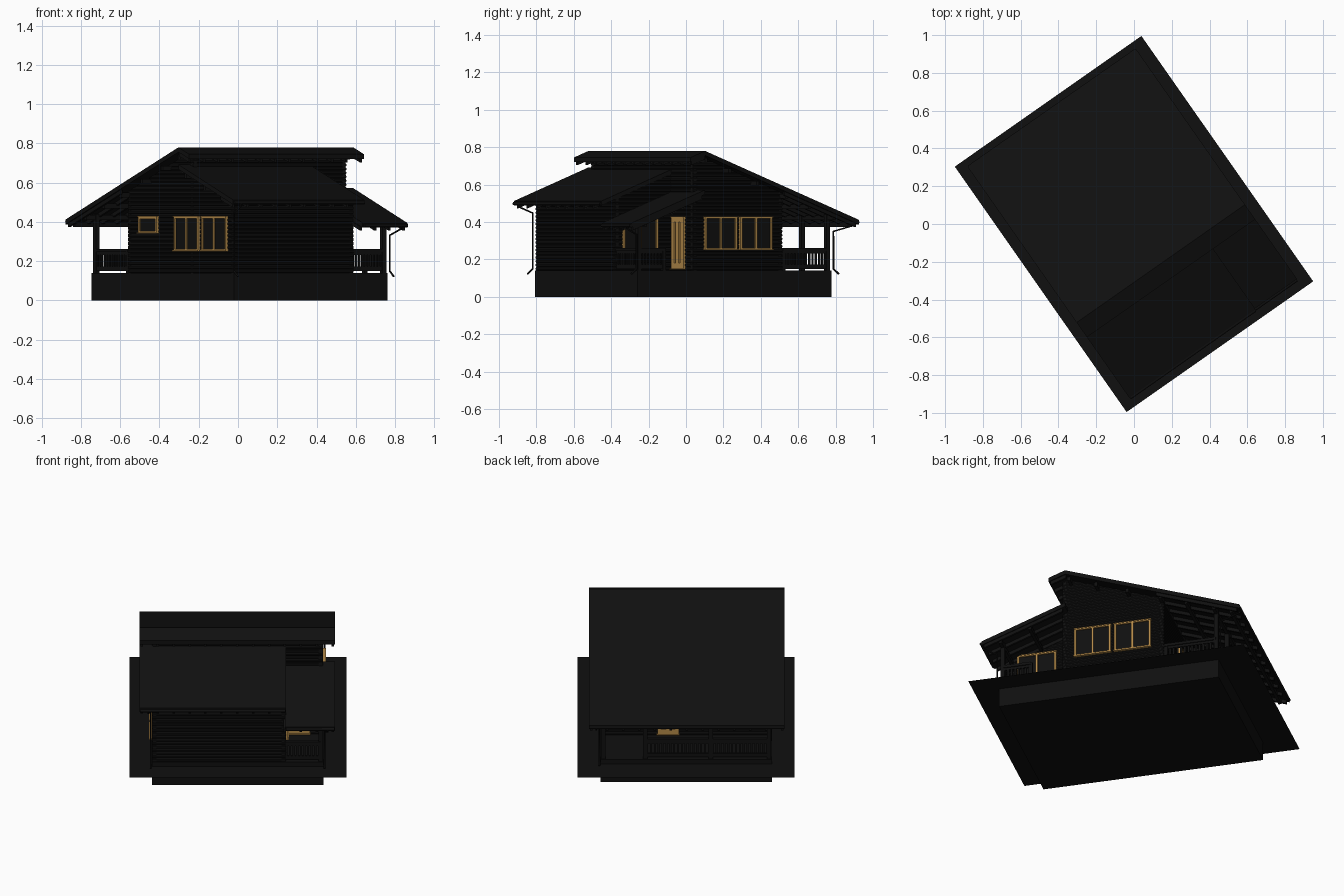
import bpy, bmesh, math

if "Cube" in bpy.data.objects:
    bpy.data.objects.remove(bpy.data.objects["Cube"])

# Plan frame: u = across, v = towards the porch side; the house is turned 35 degrees
ANGLE = math.radians(35)
SLOPE = 0.37
RIDGE_V, RIDGE_Z = 0.253, 0.78


def material(name, rgb):
    m = bpy.data.materials.new(name)
    m.diffuse_color = (*rgb, 1)
    m.use_nodes = True
    m.node_tree.nodes["Principled BSDF"].inputs["Base Color"].default_value = m.diffuse_color
    return m


DARK = material("dark", (0.005, 0.005, 0.005))
WOOD = material("wood", (0.45, 0.25, 0.065))


def finish(bm, name, mat=DARK):
    bmesh.ops.recalc_face_normals(bm, faces=bm.faces)
    me = bpy.data.meshes.new(name)
    bm.to_mesh(me)
    bm.free()
    ob = bpy.data.objects.new(name, me)
    bpy.context.collection.objects.link(ob)
    ob.rotation_euler.z = ANGLE
    me.materials.append(mat)
    return ob


def prism(bm, profile, axis, a, b):
    """Extrude a (across, z) profile along 'u' or 'v' from a to b."""
    def co(s, p):
        return (s, -p[0], p[1]) if axis == 'u' else (p[0], -s, p[1])
    A = [bm.verts.new(co(a, p)) for p in profile]
    B = [bm.verts.new(co(b, p)) for p in profile]
    n = len(profile)
    bm.faces.new(A)
    bm.faces.new(B[::-1])
    for i in range(n):
        j = (i + 1) % n
        bm.faces.new((A[i], B[i], B[j], A[j]))


def box(bm, u0, u1, v0, v1, z0, z1):
    prism(bm, [(v0, z0), (v1, z0), (v1, z1), (v0, z1)], 'u', u0, u1)


def slab(bm, u0, u1, v0, z0, v1, z1, t):
    prism(bm, [(v0, z0), (v1, z1), (v1, z1 - t), (v0, z0 - t)], 'u', u0, u1)


# Foundation and thin ground sheet
bm = bmesh.new()
box(bm, -0.48, 0.476, -0.615, 0.65, 0, 0.14)
finish(bm, "foundation")
bm = bmesh.new()
bm.faces.new([bm.verts.new(c) for c in
              ((-.603, -.793, .112), (.603, -.793, .112), (.603, .793, .112), (-.603, .793, .112))])
finish(bm, "ground_sheet")

# Log walls: stacked courses, clipped to the roof line
H = 0.02


def log(bm, axis, c, a, b, z):
    t, e = 0.009, 0.014
    prism(bm, [(c - t, z), (c + t, z), (c + e, z + .3 * H), (c + e, z + .7 * H),
               (c + t, z + H), (c - t, z + H), (c - e, z + .7 * H), (c - e, z + .3 * H)], axis, a, b)


def log_wall(name, axis, c, z0, z1, span):
    bm = bmesh.new()
    for i in range(round((z1 - z0) / H)):
        z = z0 + i * H
        a, b = span(z + H + 0.006)
        if b - a > 0.02:
            log(bm, axis, c, a, b, z)
    finish(bm, name)


def back_v(z):
    return max(-0.295, RIDGE_V - (RIDGE_Z - z) / SLOPE)


def left_span(z):
    return back_v(z), (min(0.645, RIDGE_V + (0.69 - z) / SLOPE) if z < 0.68 else 0.285)


log_wall("left_gable_wall", 'v', -0.464, .14, .78, left_span)
log_wall("right_gable_wall", 'v', 0.46, .14, .78, lambda z: (back_v(z), 0.285))
log_wall("porch_side_wall", 'v', 0.252, .14, .70,
         lambda z: (0.26, min(0.645, RIDGE_V + (0.69 - z) / SLOPE)))
log_wall("front_wall", 'u', 0.634, .14, .54, lambda z: (-0.476, 0.265))
log_wall("clerestory_wall", 'u', 0.272, .14, .76, lambda z: (-0.476, 0.472))
log_wall("back_wall", 'u', -0.284, .14, .56, lambda z: (-0.476, 0.472))

# Roof slabs
T = 0.024
bm = bmesh.new()
slab(bm, -.548, .54, RIDGE_V, RIDGE_Z, -.75, .412, T)
slab(bm, -.548, .54, RIDGE_V, RIDGE_Z, .348, .745, T)
finish(bm, "main_roof")
bm = bmesh.new()
slab(bm, -.548, .268, RIDGE_V, .692, .74, .512, T)
finish(bm, "front_roof")
bm = bmesh.new()
slab(bm, .262, .54, RIDGE_V, .572, .733, .395, T)
finish(bm, "porch_roof")

# Rafters under the overhangs
bm = bmesh.new()
for i in range(13):
    u = -0.535 + i * 0.0885
    for v0, z0, v1, z1 in ((-.27, .587, -.735, .417), (.25, .779, .338, .748),
                           (.62, .556, .725, .517) if u < .25 else (.27, .566, .72, .400)):
        slab(bm, u - .007, u + .007, v0, z0 - T, v1, z1 - T, .02)
finish(bm, "rafters")

# Purlins and eave beams
bm = bmesh.new()
for v in (-.7, -.6, -.44, -.29, -.1, .08, .235):
    z = RIDGE_Z - SLOPE * (RIDGE_V - v) - .03
    box(bm, -.53, .525, v - .009, v + .009, z - .024, z)
for u0, u1, ztop, vs in ((-.53, .26, .69, (.29, .46, .634)), (.27, .525, .57, (.46, .63))):
    for v in vs:
        z = ztop - SLOPE * (v - RIDGE_V) - .03
        box(bm, u0, u1 if u1 > .3 or v > .6 else -.45, v - .009, v + .009, z - .024, z)
finish(bm, "purlins")

# Posts of the veranda and the porch
bm = bmesh.new()
for u, v, z in ((-.462, -.598, .44), (-.138, -.598, .44), (.227, -.598, .44), (.46, -.598, .44),
                (.46, .632, .41)):
    box(bm, u - .012, u + .012, v - .012, v + .012, .14, z)
for u, v in ((.46, .47), (-.462, -.31), (.46, -.31)):
    box(bm, u - .01, u + .01, v - .01, v + .01, .14, .26)
finish(bm, "posts")


# Railings with flat balusters
def railing(name, axis, c, a, b):
    bm = bmesh.new()

    def bar(a0, a1, h, z0, z1):
        prism(bm, [(c - h, z0), (c + h, z0), (c + h, z1), (c - h, z1)], axis, a0, a1)
    bar(a, b, .012, .246, .262)
    bar(a, b, .006, .232, .246)
    bar(a, b, .006, .15, .172)
    n = round((b - a) / .021)
    for i in range(n):
        s = a + (i + .5) * (b - a) / n
        bar(s - .006, s + .006, .003, .165, .24)
    finish(bm, name)


railing("veranda_railing_a", 'u', -.6, -.462, -.138)
railing("veranda_railing_b", 'u', -.6, -.138, .227)
railing("veranda_left_railing", 'v', -.464, -.598, -.3)
railing("veranda_right_railing", 'v', .462, -.598, -.3)
railing("porch_front_railing", 'u', .634, .26, .46)
railing("porch_side_railing", 'v', .462, .47, .632)


# Windows and doors: c = outer wall plane, s = outward direction
def opening(name, axis, c, s, a, b, z0, z1, panes, w=.012, glass_z=None):
    frame, glass = bmesh.new(), bmesh.new()

    def part(bm, a0, a1, y0, y1, d):
        prism(bm, [(c - s * .02, y0), (c + s * d, y0), (c + s * d, y1), (c - s * .02, y1)], axis, a0, a1)
    bottom = glass_z or z0 + w
    part(glass, a + .003, b - .003, bottom, z1 - .003, .004)
    part(frame, a, b, z0, bottom, .012)
    part(frame, a, b, z1 - w, z1, .012)
    for i in range(panes + 1):
        m = a + w / 2 + i * (b - a - w) / panes
        part(frame, m - w / 2, m + w / 2, bottom, z1 - w, .012)
    # slim sill and lintel boards
    part(frame, a - .004, b + .004, z0, z0 + .006, .017)
    part(frame, a - .004, b + .004, z1 - .006, z1, .015)
    finish(frame, name + "_frame", WOOD)
    finish(glass, name + "_glass")


opening("left_small_window", 'v', -.478, -1, -.19, -.025, .34, .43, 1, .014)
opening("left_window_a", 'v', -.478, -1, .125, .345, .25, .43, 2)
opening("left_window_b", 'v', -.478, -1, .37, .59, .25, .43, 2)
opening("right_window_a", 'v', .474, 1, .005, .215, .25, .43, 2)
opening("right_window_b", 'v', .474, 1, -.225, -.015, .25, .43, 2)
opening("porch_window", 'v', .266, 1, .375, .60, .25, .43, 2)
opening("porch_door", 'u', .286, 1, .285, .40, .145, .43, 2, .03, .18)
opening("veranda_door", 'u', -.298, -1, .04, .16, .145, .43, 2, .022, .18)


# Gutters and downpipes
def pipe(name, pts, r):
    cu = bpy.data.curves.new(name, 'CURVE')
    cu.dimensions = '3D'
    cu.bevel_depth, cu.bevel_resolution, cu.use_fill_caps = r, 1, True
    sp = cu.splines.new('POLY')
    sp.points.add(len(pts) - 1)
    for p, (u, v, z) in zip(sp.points, pts):
        p.co = (u, -v, z, 1)
    ob = bpy.data.objects.new(name, cu)
    bpy.context.collection.objects.link(ob)
    ob.rotation_euler.z = ANGLE
    cu.materials.append(DARK)


for name, u0, u1, v, z, pu, wall in (("front", -.545, .265, .742, .498, -.5, .66),
                                     ("porch", .268, .537, .737, .382, .5, .66),
                                     ("back", -.545, .537, -.748, .40, .5, -.625)):
    s = 1 if v > 0 else -1
    k = .482 if pu > 0 else -.486
    pipe(name + "_gutter", [(u0, v, z), (u1, v, z)], .009)
    pipe(name + "_downpipe", [(pu, v, z), (pu, v - s * .004, z - .018), (k, wall, z - .05),
                              (k, wall, .15), (k, wall + s * .035, .122)], .005)
